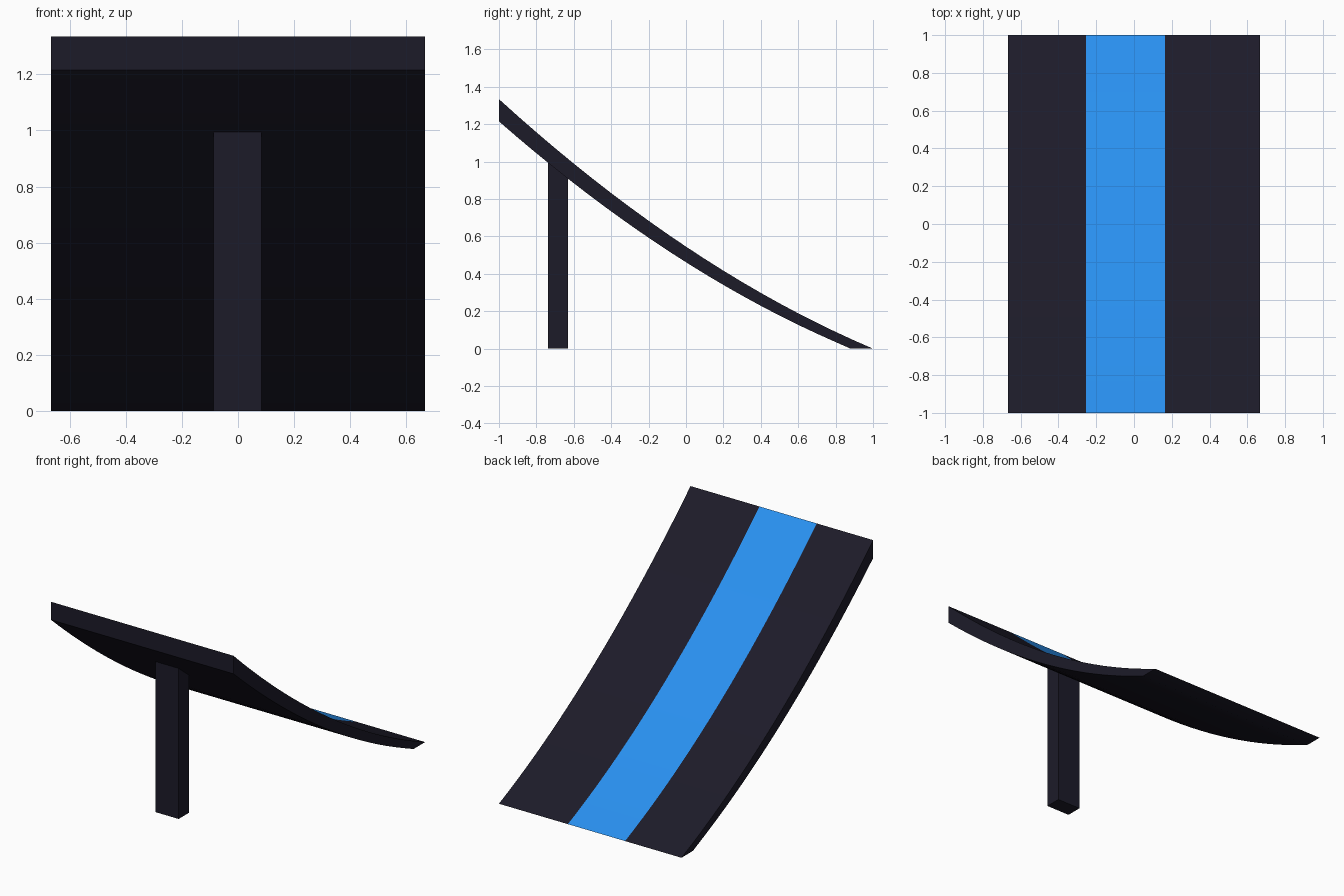
import bpy, bmesh

if "Cube" in bpy.data.objects:
    bpy.data.objects.remove(bpy.data.objects["Cube"])

SEGMENTS = 20
HALF_WIDTH = 0.667
STRIPE = (-0.255, 0.163)


def make_material(name, color):
    mat = bpy.data.materials.new(name)
    mat.diffuse_color = color
    mat.use_nodes = True
    mat.node_tree.nodes["Principled BSDF"].inputs["Base Color"].default_value = mat.diffuse_color
    return mat


def top_z(y):
    return 0.5455 - 0.667 * y + 0.1215 * y * y


def bottom_z(y):
    return 0.462 - 0.631 * y + 0.122 * y * y


def finish(name, bm, mats):
    bmesh.ops.recalc_face_normals(bm, faces=bm.faces)
    mesh = bpy.data.meshes.new(name)
    bm.to_mesh(mesh)
    bm.free()
    for m in mats:
        mesh.materials.append(m)
    obj = bpy.data.objects.new(name, mesh)
    bpy.context.collection.objects.link(obj)
    return obj


dark = make_material("dark_navy", (0.012, 0.011, 0.022, 1))
blue = make_material("stripe_blue", (0.022, 0.28, 0.87, 1))

# Ramp deck: curved tapering side profile swept across the width
top = [(-1 + 2 * i / SEGMENTS) for i in range(SEGMENTS + 1)]
low = [(-1 + 1.88 * i / SEGMENTS) for i in range(SEGMENTS + 1)]
bm = bmesh.new()
columns = []
for x in (-HALF_WIDTH, *STRIPE, HALF_WIDTH):
    upper = [bm.verts.new((x, y, max(0, top_z(y)))) for y in top]
    lower = [bm.verts.new((x, y, max(0, bottom_z(y)))) for y in low]
    upper[-1].co.z = lower[-1].co.z = 0
    columns.append((upper, lower))
for c, ((u0, l0), (u1, l1)) in enumerate(zip(columns, columns[1:])):
    for i in range(SEGMENTS):
        face = bm.faces.new((u0[i], u1[i], u1[i + 1], u0[i + 1]))
        face.material_index = 1 if c == 1 else 0  # painted stripe
        bm.faces.new((l0[i], l0[i + 1], l1[i + 1], l1[i]))
    for i in (0, -1):
        bm.faces.new((u0[i], u1[i], l1[i], l0[i]))
for upper, lower in (columns[0], columns[-1]):
    for i in range(SEGMENTS):
        bm.faces.new((upper[i], upper[i + 1], lower[i + 1], lower[i]))
deck = finish("ramp_deck", bm, [dark, blue])
bpy.context.view_layer.objects.active = deck
deck.select_set(True)
bpy.ops.object.shade_smooth_by_angle()

# Support post: box with its top sloped to meet the deck underside
bm = bmesh.new()
bmesh.ops.create_cube(bm, size=1)
for v in bm.verts:
    y = -0.685 + v.co.y * 0.106
    z = bottom_z(y) + 0.01 if v.co.z > 0 else 0
    v.co = (-0.002 + v.co.x * 0.171, y, z)
finish("support_post", bm, [dark])
